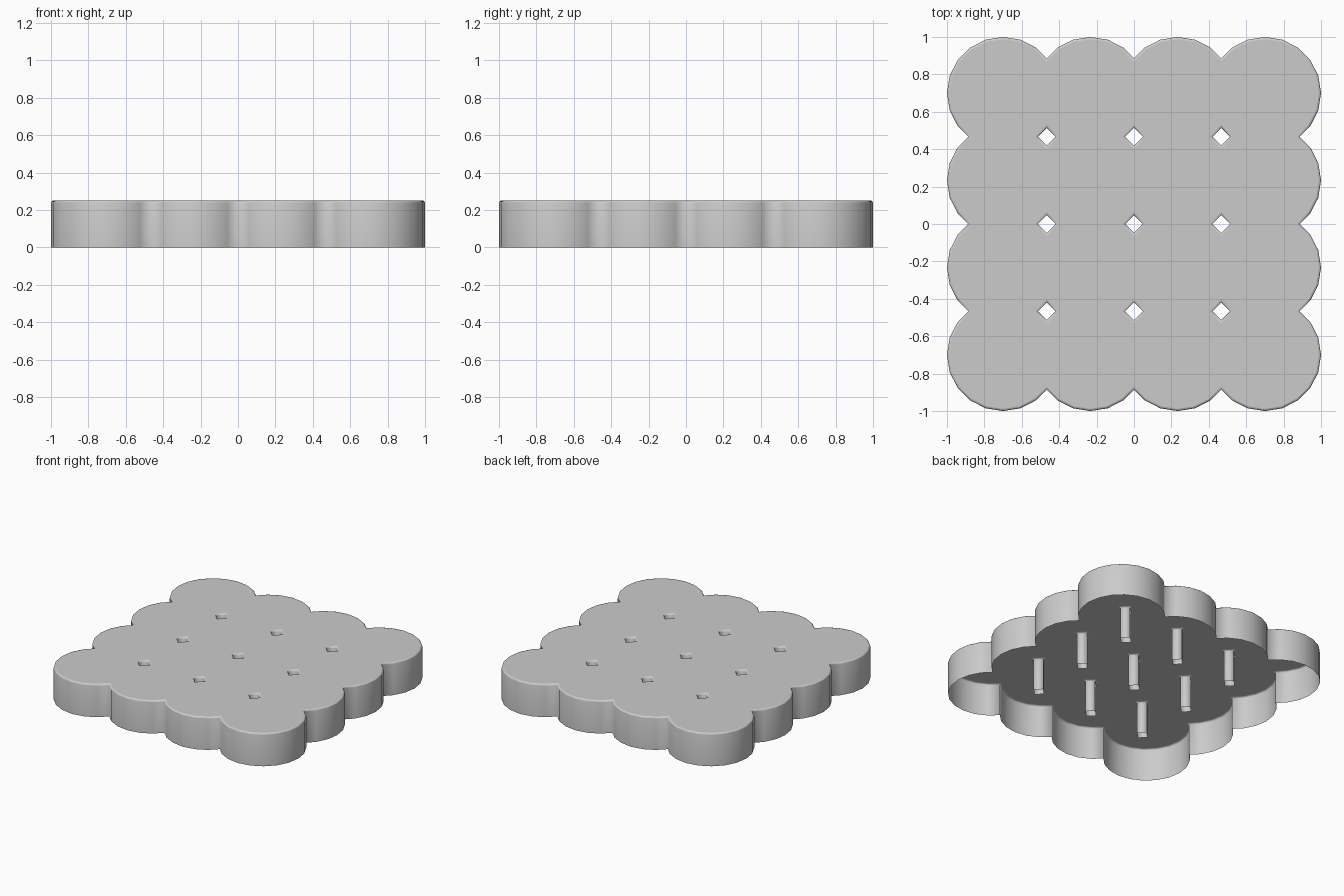
import bpy, bmesh, math
from mathutils import Vector

if "Cube" in bpy.data.objects:
    bpy.data.objects.remove(bpy.data.objects["Cube"])

R, PITCH, H, BEVEL = 0.30, 0.4667, 0.25, 0.012
STEP = 18
HALF = PITCH / 2
# Where the flat sides of neighbouring lobes meet
NOTCH = R * math.cos(math.radians(STEP / 2)) * math.sqrt(2) - HALF

grey = bpy.data.materials.new("light grey")
grey.use_nodes = True
grey.diffuse_color = (0.6, 0.6, 0.6, 1)
grey.node_tree.nodes["Principled BSDF"].inputs["Base Color"].default_value = (0.6, 0.6, 0.6, 1)


def scalloped_outline():
    """Counter-clockwise edge of a four by four block of round lobes."""
    points = []
    for side in range(4):
        turn = math.radians(90 * side)
        for lobe in range(3):
            centre = Vector(((lobe - 1.5) * PITCH, -1.5 * PITCH))
            first = 144 if lobe == 0 else 234
            arc = [centre + Vector((math.cos(math.radians(a)), math.sin(math.radians(a)))) * R
                   for a in range(first, 307, STEP)]
            arc.append(centre + Vector((HALF, -NOTCH)))
            for p in arc:
                points.append(Vector((p.x * math.cos(turn) - p.y * math.sin(turn),
                                      p.x * math.sin(turn) + p.y * math.cos(turn))))
    return points


def diamond(cx, cy):
    """Clockwise edge of the gap left between four lobes."""
    d = HALF - NOTCH
    return [Vector((cx + x * d, cy + y * d)) for x, y in ((1, 0), (0, -1), (-1, 0), (0, 1))]


def inset(points, amount):
    """Move a loop towards the solid side with mitred corners."""
    result = []
    for i, p in enumerate(points):
        a = (p - points[i - 1]).normalized()
        b = (points[(i + 1) % len(points)] - p).normalized()
        na, nb = Vector((-a.y, a.x)), Vector((-b.y, b.x))
        result.append(p + (na + nb) * amount / (1 + na.dot(nb)))
    return result


bm = bmesh.new()


def wall(points):
    """Vertical wall with a rounded upper rim; returns the rim edges."""
    rings = [(0, 0)]
    for k in range(4):
        a = math.radians(30 * k)
        rings.append((BEVEL * (1 - math.cos(a)), H - BEVEL + BEVEL * math.sin(a)))
    previous = None
    for offset, z in rings:
        ring = [bm.verts.new((p.x, p.y, z)) for p in inset(points, offset)]
        if previous:
            for i in range(len(ring)):
                j = (i + 1) % len(ring)
                bm.faces.new((previous[i], previous[j], ring[j], ring[i])).smooth = True
        previous = ring
    return [bm.edges.get((v, previous[i - 1])) for i, v in enumerate(previous)]


# Outer skirt, then the nine open shafts
rims = wall(scalloped_outline())
for ix in (-1, 0, 1):
    for iy in (-1, 0, 1):
        rims += wall(diamond(ix * PITCH, iy * PITCH))

# Flat top sheet around the shafts; the underside stays open
filled = bmesh.ops.triangle_fill(bm, edges=rims, use_beauty=True, normal=(0, 0, 1))
for f in filled["geom"]:
    if isinstance(f, bmesh.types.BMFace):
        f.smooth = False
        f.normal_update()
        if f.normal.z < 0:
            f.normal_flip()

mesh = bpy.data.meshes.new("scalloped_plate")
bm.to_mesh(mesh)
bm.free()
mesh.materials.append(grey)
plate = bpy.data.objects.new("scalloped_plate", mesh)
bpy.context.collection.objects.link(plate)
